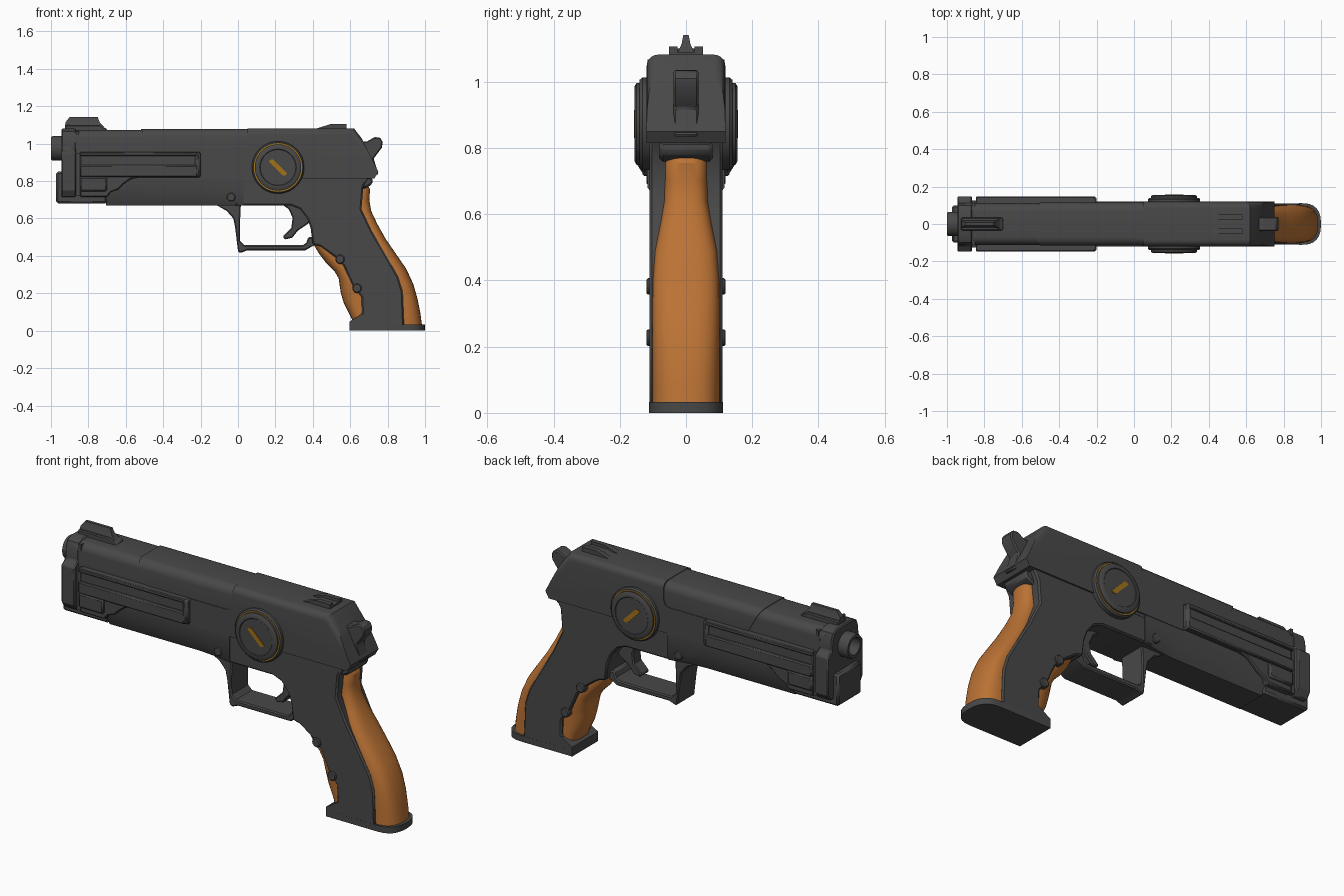
import bpy, bmesh, math
from mathutils import Vector


def material(name, r, g, b):
    m = bpy.data.materials.new(name)
    m.diffuse_color = (r, g, b, 1)
    return m


METAL = material("dark_metal", 0.065, 0.065, 0.066)
WOOD = material("orange_wood", 0.50, 0.17, 0.035)
GOLD = material("gold_trim", 0.36, 0.17, 0.01)


def finish(name, bm, mats, bevel=0.0):
    bmesh.ops.recalc_face_normals(bm, faces=bm.faces)
    me = bpy.data.meshes.new(name)
    bm.to_mesh(me)
    bm.free()
    for m in mats:
        me.materials.append(m)
    ob = bpy.data.objects.new(name, me)
    bpy.context.collection.objects.link(ob)
    bpy.ops.object.select_all(action='DESELECT')
    ob.select_set(True)
    bpy.context.view_layer.objects.active = ob
    bpy.ops.object.shade_smooth_by_angle(angle=math.radians(32))
    if bevel:
        mod = ob.modifiers.new("edge_bevel", 'BEVEL')
        mod.width = bevel
        mod.segments = 1
        mod.limit_method = 'ANGLE'
        mod.angle_limit = math.radians(50)
    return ob


def loft(name, rings, mat=METAL, bevel=0.0, round_top=None):
    """Skin closed rings of equal point count and cap both ends."""
    bm = bmesh.new()
    vs = [[bm.verts.new(p) for p in ring] for ring in rings]
    n = len(vs[0])
    for a, b in zip(vs, vs[1:]):
        for i in range(n):
            j = (i + 1) % n
            bm.faces.new((a[i], a[j], b[j], b[i]))
    bm.faces.new(vs[0])
    bm.faces.new(vs[-1])
    if round_top:  # round the long upper side edges
        zmin, radius = round_top
        edges = [e for e in bm.edges
                 if all(v.co.z > zmin for v in e.verts)
                 and abs(e.verts[0].co.y - e.verts[1].co.y) < 1e-4]
        bmesh.ops.bevel(bm, geom=edges, offset=radius, segments=5,
                        profile=0.5, affect='EDGES')
    return finish(name, bm, [mat], bevel)


def prism(name, pts, y0, y1, mat=METAL, bevel=0.0, round_top=None):
    """Extrude an x-z outline along y."""
    return loft(name, [[(x, y, z) for x, z in pts] for y in (y0, y1)],
                mat, bevel, round_top)


def box(x0, x1, z0, z1):
    return [(x0, z0), (x1, z0), (x1, z1), (x0, z1)]


def lathe(name, profile, centre, axis, mats=(METAL,), gold=(), n=40):
    """Revolve (distance, radius) points about an axis; gold lists gold bands."""
    bm = bmesh.new()
    axis = Vector(axis)
    up = Vector((0, 0, 1))
    side = axis.cross(up)
    rings = []
    for d, r in profile:
        rings.append([bm.verts.new(Vector(centre) + axis * d
                      + side * (r * math.cos(2 * math.pi * k / n))
                      + up * (r * math.sin(2 * math.pi * k / n))) for k in range(n)])
    for i, (a, b) in enumerate(zip(rings, rings[1:])):
        for k in range(n):
            f = bm.faces.new((a[k], a[(k + 1) % n], b[(k + 1) % n], b[k]))
            f.material_index = 1 if i in gold else 0
    bm.faces.new(rings[0])
    bm.faces.new(rings[-1])
    return finish(name, bm, mats)


def mirrored(half):
    """Complete a y-z section from its +y half (listed top to bottom)."""
    return half + [(-y, z) for y, z in reversed(half)]


# Slide: front shroud, middle cover and rear block
prism("slide_front", box(-0.90, 0.10, 0.80, 1.074), -0.112, 0.112, round_top=(1.05, 0.045))
prism("slide_cover", [(-0.52, 1.079), (-0.45, 0.955), (0.06, 0.955), (0.06, 1.079)],
      -0.116, 0.116, round_top=(1.05, 0.045))
prism("slide_rear", [(-0.2, 0.815), (0.73, 0.815), (0.75, 0.85), (0.66, 1.03), (0.62, 1.082),
                     (0.05, 1.082), (0.05, 0.99), (0.04, 0.965), (0.02, 0.955), (-0.2, 0.955)],
      -0.119, 0.119, round_top=(1.02, 0.035))

# Front cap, wider below than above
cap = mirrored([(0.07, 1.08), (0.1, 1.065), (0.113, 1.03), (0.115, 0.975), (0.148, 0.95),
                (0.148, 0.75), (0.125, 0.715)])
loft("front_cap", [[(x, y, z) for y, z in cap] for x in (-0.945, -0.866)], bevel=0.006)
prism("lower_front_block", box(-0.972, -0.70, 0.68, 0.85), -0.10, 0.10, bevel=0.01)

# Muzzle tube with bore
lathe("muzzle", [(0, 0.065), (0.092, 0.065), (0.1, 0.06), (0.1, 0.045), (0.03, 0.045)],
      (-0.9, 0, 0.975), (-1, 0, 0))

# Side rails of the front housing
prism("rail_core", [(-0.845, 0.955), (-0.2, 0.955), (-0.2, 0.82), (-0.53, 0.82), (-0.575, 0.81),
                    (-0.61, 0.785), (-0.64, 0.755), (-0.68, 0.74), (-0.70, 0.715), (-0.845, 0.715)],
      -0.132, 0.132, bevel=0.006)
prism("cap_gap", box(-0.88, -0.83, 0.72, 0.95), -0.125, 0.125)
for s, side in ((-1, "front"), (1, "back")):
    prism("rail_lower_" + side, box(-0.845, -0.215, 0.822, 0.885), s * 0.12, s * 0.148, bevel=0.006)
    prism("rail_upper_" + side, box(-0.845, -0.215, 0.935, 0.955), s * 0.12, s * 0.146, bevel=0.004)
    prism("rail_end_" + side, box(-0.23, -0.2, 0.822, 0.955), s * 0.11, s * 0.148, bevel=0.01)
    prism("lower_cheek_" + side, box(-0.845, -0.70, 0.745, 0.822), s * 0.12, s * 0.145, bevel=0.008)
    prism("shroud_slit_" + side, box(-0.865, -0.85, 1.035, 1.068), s * 0.09, s * 0.116)

# Frame under the barrel, chamfered, its chamfer running out at the trigger guard
rings = []
for x, z, w in ((-0.705, 0.75, 0.08), (-0.17, 0.75, 0.08), (-0.07, 0.72, 0.09), (0.03, 0.68, 0.108)):
    rings.append([(x, y, h) for y, h in mirrored([(0.116, 0.83), (0.116, z), (w, 0.67)])])
loft("dust_cover", rings)

# Frame and grip core
prism("frame_and_grip", [
    (-0.02, 0.825), (0.70, 0.825), (0.67, 0.77), (0.66, 0.65), (0.717, 0.53), (0.797, 0.393),
    (0.855, 0.29), (0.88, 0.21), (0.888, 0.02), (0.60, 0.02), (0.605, 0.055), (0.663, 0.09),
    (0.66, 0.18), (0.615, 0.235), (0.59, 0.29), (0.565, 0.345), (0.52, 0.393), (0.44, 0.45),
    (0.40, 0.46), (0.388, 0.55), (0.37, 0.60), (0.33, 0.65), (0.28, 0.67), (-0.02, 0.67)],
    -0.11, 0.11, bevel=0.008)
prism("beavertail", [(0.58, 0.82), (0.72, 0.82), (0.72, 0.785), (0.69, 0.765), (0.60, 0.74)],
      -0.08, 0.08, bevel=0.01)


# Wooden straps: stacked half-round sections
def strap(name, levels):
    rings = []
    for z, inner, outer, w in levels:
        ring = []
        for k in range(17):
            t = -math.pi / 2 + math.pi * k / 16
            c, s = max(math.cos(t), 0) ** 0.75, math.sin(t)
            ring.append((inner + (outer - inner) * c,
                         math.copysign(w * abs(s) ** 0.75, s), z))
        rings.append(ring)
    loft(name, rings, WOOD)


strap("back_strap", [
    (0.775, 0.64, 0.695, 0.06), (0.755, 0.64, 0.706, 0.065), (0.70, 0.64, 0.702, 0.065),
    (0.64, 0.65, 0.712, 0.066), (0.57, 0.68, 0.745, 0.078), (0.49, 0.725, 0.79, 0.094),
    (0.41, 0.77, 0.845, 0.1), (0.33, 0.815, 0.9, 0.102), (0.25, 0.855, 0.937, 0.102),
    (0.17, 0.87, 0.96, 0.102), (0.10, 0.87, 0.974, 0.102), (0.02, 0.87, 0.985, 0.102)])
strap("front_strap", [
    (0.47, 0.48, 0.40, 0.07), (0.42, 0.54, 0.428, 0.085), (0.366, 0.58, 0.468, 0.092),
    (0.32, 0.60, 0.515, 0.095), (0.28, 0.62, 0.538, 0.095), (0.20, 0.68, 0.55, 0.095),
    (0.15, 0.69, 0.565, 0.095), (0.104, 0.69, 0.588, 0.095), (0.05, 0.68, 0.615, 0.095)])

# Base plate with rounded heel
plate = [(0.597, 0.11), (0.597, -0.11)]
for k in range(13):
    t = -math.pi / 2 + math.pi * k / 12
    plate.append((0.90 + 0.1 * max(math.cos(t), 0) ** 0.8,
                  math.copysign(0.111 * abs(math.sin(t)) ** 0.8, math.sin(t))))
loft("base_plate", [[(x, y, z) for x, y in plate] for z in (0, 0.033)])
prism("base_toe", [(0.597, 0.0), (0.70, 0.0), (0.70, 0.09), (0.663, 0.09), (0.61, 0.057), (0.597, 0.05)],
      -0.11, 0.11)

# Trigger guard and trigger
prism("trigger_guard", [
    (-0.13, 0.68), (-0.06, 0.64), (-0.025, 0.60), (-0.015, 0.55), (0.0, 0.425), (0.012, 0.415),
    (0.05, 0.43), (0.36, 0.43), (0.43, 0.47), (0.40, 0.50), (0.375, 0.50), (0.365, 0.47),
    (0.345, 0.457), (0.035, 0.457), (0.012, 0.48), (0.01, 0.56), (0.016, 0.69)],
    -0.075, 0.075, bevel=0.006)
prism("trigger", [
    (0.215, 0.69), (0.27, 0.65), (0.292, 0.605), (0.285, 0.55), (0.24, 0.505), (0.25, 0.487),
    (0.29, 0.497), (0.32, 0.535), (0.38, 0.575), (0.38, 0.69)], -0.035, 0.035, bevel=0.006)

# Hammer
prism("hammer", [
    (0.64, 1.01), (0.69, 1.012), (0.73, 1.035), (0.76, 1.033), (0.773, 1.01), (0.77, 0.98),
    (0.725, 0.92), (0.752, 0.835), (0.69, 0.83), (0.62, 0.90)], -0.037, 0.037, bevel=0.006)

# Front sight: base and tapering blade
prism("front_sight_base", [(-0.925, 1.06), (-0.925, 1.1), (-0.74, 1.1), (-0.70, 1.078), (-0.70, 1.06)],
      -0.034, 0.034, bevel=0.005)
foot = [(-0.925, 1.09), (-0.72, 1.09)]
loft("front_sight_blade", [
    [(-0.925, -0.024, 1.09), (-0.715, -0.024, 1.09), (-0.715, 0.024, 1.09), (-0.925, 0.024, 1.09)],
    [(-0.922, -0.013, 1.115), (-0.74, -0.013, 1.115), (-0.74, 0.013, 1.115), (-0.922, 0.013, 1.115)],
    [(-0.90, -0.008, 1.142), (-0.75, -0.008, 1.142), (-0.75, 0.008, 1.142), (-0.90, 0.008, 1.142)]])

# Rear sight: low plate with two posts
prism("rear_sight_plate", [(0.42, 1.07), (0.58, 1.07), (0.58, 1.09), (0.48, 1.09)], -0.05, 0.05)
for s, side in ((-1, "front"), (1, "back")):
    prism("rear_sight_post_" + side, [(0.40, 1.075), (0.58, 1.075), (0.58, 1.106), (0.50, 1.106)],
          s * 0.025, s * 0.051)

# Round side dials with gold ring and diagonal gold bar
for s, side in ((-1, "front"), (1, "back")):
    lathe("dial_" + side, [(0.10, 0.14), (0.132, 0.14), (0.14, 0.133), (0.14, 0.1295), (0.14, 0.124),
                           (0.149, 0.124), (0.156, 0.112), (0.156, 0.098), (0.153, 0.095)],
          (0.214, 0, 0.873), (0, s, 0), (METAL, GOLD), gold=(3,), n=48)
    a, b = 0.058, 0.012
    bar = [(-a, -b), (a - 0.01, -b), (a, -b + 0.01), (a, b), (-a + 0.01, b), (-a, b - 0.01)]
    r = math.sqrt(0.5)
    prism("dial_bar_" + side, [(0.214 + (u + v) * r, 0.873 + (v - u) * r) for u, v in bar],
          s * 0.150, s * 0.157, GOLD)

# Pins through frame and grip
for i, (x, z, r) in enumerate(((-0.037, 0.714, 0.024), (0.545, 0.382, 0.025), (0.636, 0.227, 0.025))):
    lathe("pin_%d" % (i + 1), [(-0.12, r * 0.8), (-0.115, r), (0.115, r), (0.12, r * 0.8)],
          (x, 0, z), (0, 1, 0), n=16)
